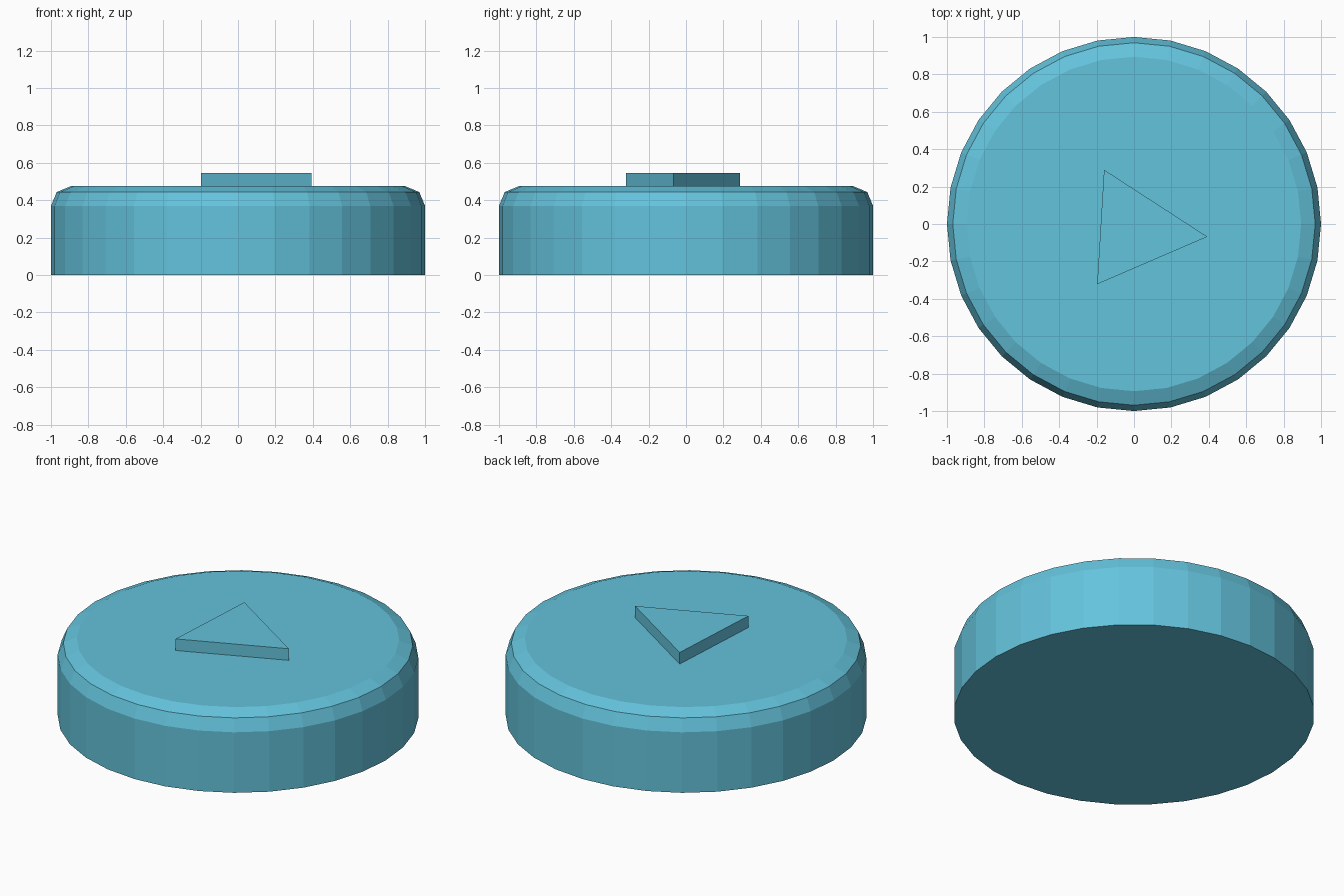
import bpy, bmesh, math

if "Cube" in bpy.data.objects:
    bpy.data.objects.remove(bpy.data.objects["Cube"])

mat = bpy.data.materials.new("sky_blue")
mat.diffuse_color = (0.127, 0.546, 0.716, 1.0)
mat.use_nodes = True
mat.node_tree.nodes["Principled BSDF"].inputs["Base Color"].default_value = mat.diffuse_color


def make_object(name, bm):
    bmesh.ops.recalc_face_normals(bm, faces=bm.faces[:])
    mesh = bpy.data.meshes.new(name)
    bm.to_mesh(mesh)
    bm.free()
    mesh.materials.append(mat)
    obj = bpy.data.objects.new(name, mesh)
    bpy.context.collection.objects.link(obj)
    return obj


# Round button body: 32-sided, flat-faced, with a rounded upper rim
SIDES = 32
profile = [(1.0, 0.0), (1.0, 0.37), (0.969, 0.444), (0.894, 0.475)]
bm = bmesh.new()
rings = []
for r, z in profile:
    rings.append([bm.verts.new((r * math.cos(2 * math.pi * i / SIDES),
                                r * math.sin(2 * math.pi * i / SIDES), z))
                  for i in range(SIDES)])
for low, high in zip(rings, rings[1:]):
    for i in range(SIDES):
        j = (i + 1) % SIDES
        bm.faces.new((low[i], low[j], high[j], high[i]))
bm.faces.new(rings[0][::-1])
bm.faces.new(rings[-1])
make_object("button_body", bm)

# Raised triangle on the top face
corners = [(-0.16, 0.29), (-0.197, -0.322), (0.392, -0.068)]
bm = bmesh.new()
base = bm.faces.new([bm.verts.new((x, y, 0.47)) for x, y in corners])
side = bmesh.ops.extrude_face_region(bm, geom=[base], use_keep_orig=True)
top = [v for v in side["geom"] if isinstance(v, bmesh.types.BMVert)]
bmesh.ops.translate(bm, verts=top, vec=(0, 0, 0.076))
make_object("raised_triangle", bm)
